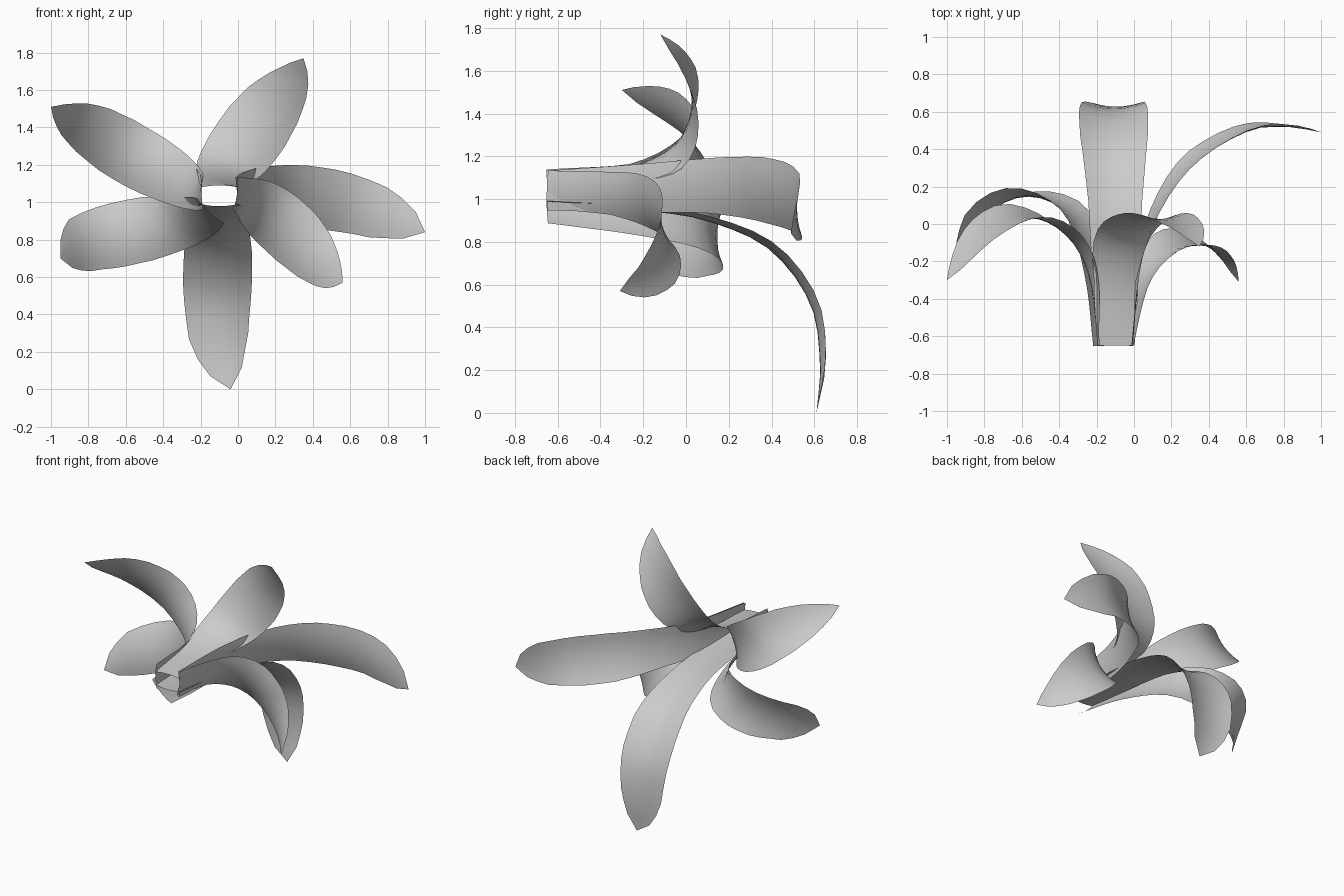
import bpy, bmesh
from mathutils import Vector

if "Cube" in bpy.data.objects:
    bpy.data.objects.remove(bpy.data.objects["Cube"])

ROWS, COLS = 20, 8
AXIS = Vector((-0.1, 0, 1.03))      # throat axis, running along y
# half width along the petal, as a share of its widest point
BLUNT = [(0, .56), (.4, .78), (.6, .98), (.72, 1), (.85, .86), (.93, .6), (.98, .28), (1, 0)]
POINTED = [(0, .52), (.25, .62), (.4, .83), (.52, .97), (.64, 1), (.76, .87), (.87, .6),
           (.95, .28), (1, 0)]

grey = bpy.data.materials.new("petal_grey")
grey.diffuse_color = (0.6, 0.6, 0.6, 1)
grey.use_nodes = True
grey.node_tree.nodes["Principled BSDF"].inputs["Base Color"].default_value = grey.diffuse_color


def width_at(shape, t):
    for (a, wa), (b, wb) in zip(shape, shape[1:]):
        if t <= b:
            return wa + (wb - wa) * (t - a) / (b - a)
    return 0


def smooth_path(pts, rows):
    """Catmull-Rom curve resampled to even spacing."""
    p = [2 * pts[0] - pts[1]] + pts + [2 * pts[-1] - pts[-2]]
    fine = []
    for a, b, c, d in zip(p, p[1:], p[2:], p[3:]):
        for k in range(20):
            t = k / 20
            fine.append(0.5 * (2 * b + (c - a) * t + (2 * a - 5 * b + 4 * c - d) * t ** 2
                               + (3 * b - a - 3 * c + d) * t ** 3))
    fine.append(pts[-1])
    dist = [0]
    for a, b in zip(fine, fine[1:]):
        dist.append(dist[-1] + (b - a).length)
    out, j = [], 0
    for i in range(rows + 1):
        s = dist[-1] * i / rows
        while j < len(fine) - 2 and dist[j + 1] < s:
            j += 1
        out.append(fine[j].lerp(fine[j + 1], (s - dist[j]) / (dist[j + 1] - dist[j])))
    return out


def petal(name, shape, half, across0, across1, points, cup=0.035, turn=0.6):
    """Curved leaf-shaped sheet; its cross direction turns from across0 to across1."""
    path = smooth_path([Vector(p) for p in points], ROWS)
    a0, a1 = Vector(across0).normalized(), Vector(across1).normalized()
    radial = path[0] - AXIS
    radial.y = 0
    sign = 1 if (path[1] - path[0]).cross(a0).dot(radial) > 0 else -1
    bm = bmesh.new()
    grid = []
    for i, c in enumerate(path):
        t = i / ROWS
        tan = (path[min(i + 1, ROWS)] - path[max(i - 1, 0)]).normalized()
        side = a0.lerp(a1, min(1, t / turn))
        side = (side - tan * side.dot(tan)).normalized()
        out = tan.cross(side) * sign
        w = width_at(shape, t)
        row = []
        for k in range(COLS + 1):
            u = 2 * k / COLS - 1
            row.append(bm.verts.new(c + side * u * w * half + out * cup * w * w * (0.5 - u * u)))
        grid.append(row)
    for r, s in zip(grid, grid[1:]):
        for k in range(COLS):
            bm.faces.new((r[k], r[k + 1], s[k + 1], s[k]))
    bmesh.ops.remove_doubles(bm, verts=bm.verts, dist=1e-4)
    for f in bm.faces:
        f.smooth = True
    mesh = bpy.data.meshes.new(name)
    bm.to_mesh(mesh)
    bm.free()
    mesh.materials.append(grey)
    bpy.context.collection.objects.link(bpy.data.objects.new(name, mesh))


# upper pair, curling back toward the stem end
petal("upper_left_petal", POINTED, .17, (0, 0, 1), (.2, -.07, .26),
      [(-.19, -.65, 1.05), (-.23, -.25, 1.065), (-.37, -.03, 1.145), (-.6, .055, 1.27),
       (-.82, -.06, 1.41), (-1, -.3, 1.51)])
petal("upper_right_petal", POINTED, .185, (1, 0, 0), (.27, 0, -.16),
      [(-.1, -.65, 1.085), (-.1, -.3, 1.12), (-.06, -.08, 1.19), (.04, .02, 1.32),
       (.165, .04, 1.49), (.285, -.025, 1.65), (.35, -.12, 1.77)])
# side petals
petal("right_petal", BLUNT, .165, (0, 0, 1), (.1, -.01, .3),
      [(-.01, -.65, 1.04), (.03, -.2, 1.05), (.14, .11, 1.06), (.32, .35, 1.04),
       (.6, .51, .99), (.82, .525, .92), (1, .49, .84)], cup=.025)
petal("lower_left_petal", BLUNT, .175, (-.1, -.05, .1), (-.06, .06, .3),
      [(-.15, -.65, .95), (-.19, -.3, .93), (-.28, 0, .9), (-.42, .13, .87),
       (-.63, .16, .83), (-.82, .06, .78), (-.95, -.15, .7)], turn=.9)
# lower petals
petal("lower_right_petal", POINTED, .17, (.02, 0, .17), (.16, -.08, .25),
      [(-.01, -.65, 1.045), (.05, -.32, 1.02), (.14, -.16, .965), (.25, -.09, .865),
       (.38, -.1, .735), (.49, -.19, .625), (.56, -.31, .57)])
# bottom petal, drooping the furthest
petal("bottom_petal", BLUNT, .185, (1, 0, 0), (1, 0, 0),
      [(-.1, -.65, .985), (-.1, -.2, .955), (-.1, .1, .91), (-.105, .4, .78),
       (-.11, .595, .53), (-.1, .64, .25), (-.04, .61, 0)], cup=.042)
